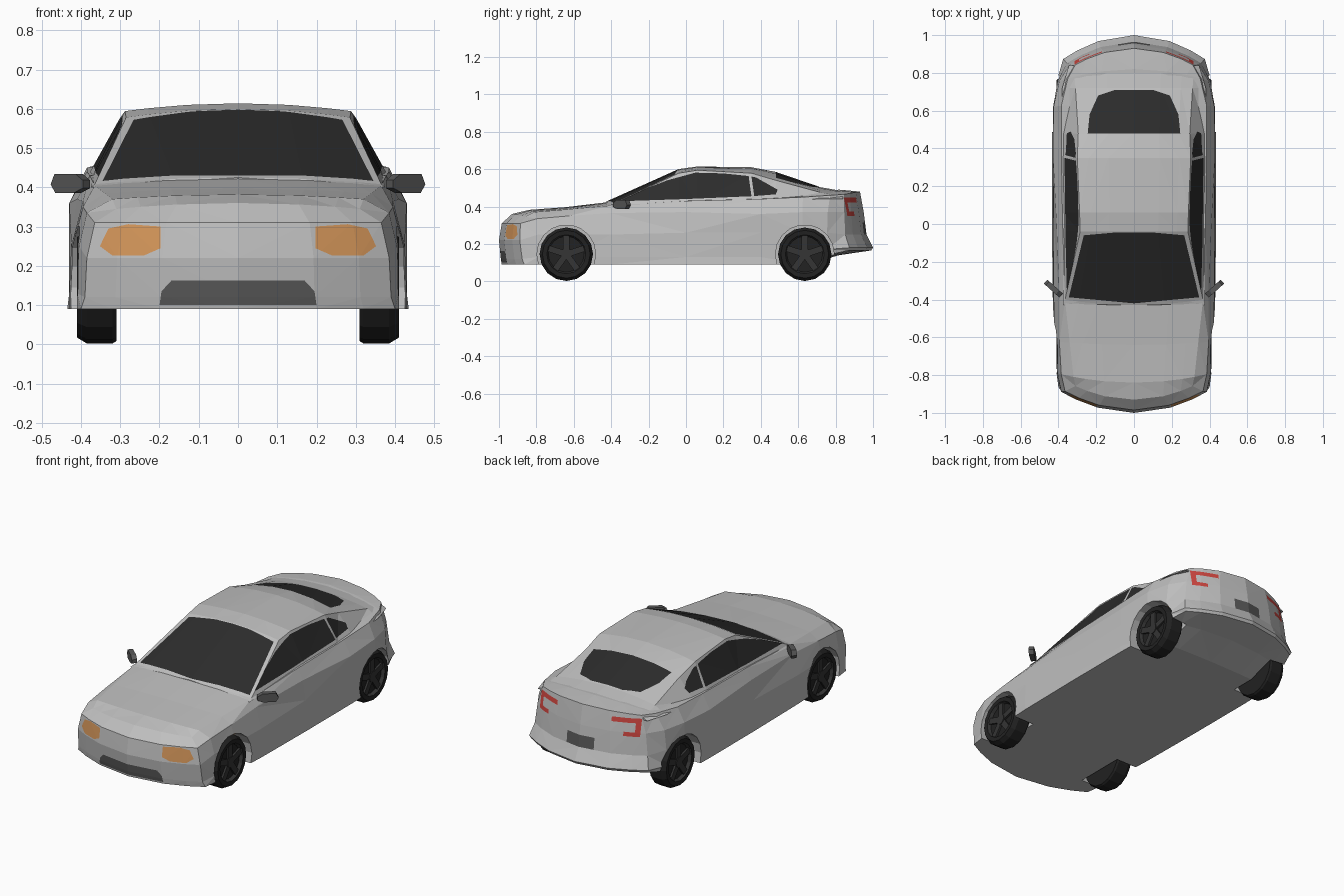
import bpy, bmesh, math
from mathutils import Matrix, Vector

if "Cube" in bpy.data.objects:
    bpy.data.objects.remove(bpy.data.objects["Cube"])


def material(name, r, g, b):
    m = bpy.data.materials.new(name)
    m.use_nodes = True
    m.diffuse_color = (r, g, b, 1)
    m.node_tree.nodes["Principled BSDF"].inputs["Base Color"].default_value = (r, g, b, 1)
    return m


SILVER = material("silver paint", .52, .52, .52)
GLASS = material("dark glass", .025, .025, .025)
AMBER = material("amber lamp", .65, .3, .1)
RED = material("red lamp", .6, .06, .05)
TRIM = material("grey trim", .1, .1, .1)
TYRE = material("black rubber", .016, .016, .016)
RIM = material("dark rim", .035, .035, .035)


def finish(name, bm, mats):
    bmesh.ops.recalc_face_normals(bm, faces=bm.faces)
    me = bpy.data.meshes.new(name)
    bm.to_mesh(me)
    bm.free()
    for m in mats:
        me.materials.append(m)
    ob = bpy.data.objects.new(name, me)
    bpy.context.scene.collection.objects.link(ob)
    return ob


def paint(bm, outline, axis, sign, index):
    """Cut a convex outline, seen along an axis, into the faces and colour it."""
    i, j = [a for a in range(3) if a != axis]
    mid = Vector((sum(p[0] for p in outline), sum(p[1] for p in outline))) / len(outline)
    inside = [f for f in bm.faces if f.normal[axis] * sign > .3]
    for a, b in zip(outline, outline[1:] + outline[:1]):
        a, b = Vector(a), Vector(b)
        n = Vector((b.y - a.y, a.x - b.x)).normalized()
        if n.dot(mid - a) > 0:
            n = -n
        co, no = Vector((0, 0, 0)), Vector((0, 0, 0))
        co[i], co[j], no[i], no[j] = a.x, a.y, n.x, n.y
        geom = set(inside)
        for f in inside:
            geom.update(f.edges)
            geom.update(f.verts)
        cut = bmesh.ops.bisect_plane(bm, geom=list(geom), dist=1e-5, plane_co=co, plane_no=no)
        inside = [f for f in cut["geom"] if isinstance(f, bmesh.types.BMFace)
                  and (f.calc_center_median() - co).dot(no) < 0]
    for f in inside:
        f.material_index = index


def mirrored(outline, side):
    return [(x * side, z) for x, z in outline]


# Body: stations of centre y, bow, half widths and heights of five levels, crown
STATIONS = [
    (-1.0, .75, (.40, .39, .385, .365, .31), (.09, .12, .22, .31, .345), .015),
    (-.84, .3, (.41, .41, .405, .385, .32), (.09, .13, .25, .335, .37), .012),
    (-.64, .1, (.42, .42, .42, .395, .34), (.09, .13, .25, .35, .385), .012),
    (-.42, .1, (.43, .43, .425, .395, .365), (.09, .13, .25, .365, .405), .018),
    (0, 0, (.435, .43, .425, .41, .378), (.09, .13, .26, .37, .43), .01),
    (.4, 0, (.435, .43, .43, .43, .385), (.09, .13, .26, .36, .44), .02),
    (.64, -.1, (.43, .43, .43, .425, .385), (.09, .14, .26, .37, .45), .03),
    (.82, -.4, (.405, .41, .405, .395, .35), (.14, .17, .26, .37, .46), .03),
    (1.0, -.9, (.365, .375, .355, .34, .31), (.165, .18, .25, .37, .465), .015),
]
RAKE = {0: (.015, .01, 0, .015, .07), 8: (-.01, 0, -.035, -.05, -.07)}
ACROSS = (-1, -.8, -.5, 0, .5, .8, 1)


def make_body():
    bm, verts = bmesh.new(), {}

    def vert(s, u, l):
        if (s, u, l) not in verts:
            y, bow, wide, high, crown = STATIONS[s]
            x = ACROSS[u] * wide[l]
            y += bow * x * x + (RAKE[s][l] if s in RAKE else 0)
            z = high[l] + (crown * (1 - ACROSS[u] ** 2) if l == 4 else 0)
            verts[s, u, l] = bm.verts.new((x, y, z))
        return verts[s, u, l]

    ns, nu, nl = len(STATIONS) - 1, len(ACROSS) - 1, 4
    for s in range(ns):
        for u in range(nu):
            for l in (0, nl):
                bm.faces.new([vert(s, u, l), vert(s + 1, u, l), vert(s + 1, u + 1, l), vert(s, u + 1, l)])
        for l in range(nl):
            for u in (0, nu):
                bm.faces.new([vert(s, u, l), vert(s + 1, u, l), vert(s + 1, u, l + 1), vert(s, u, l + 1)])
    for s in (0, ns):
        for u in range(nu):
            for l in range(nl):
                bm.faces.new([vert(s, u, l), vert(s, u + 1, l), vert(s, u + 1, l + 1), vert(s, u, l + 1)])
    bmesh.ops.recalc_face_normals(bm, faces=bm.faces)
    bmesh.ops.triangulate(bm, faces=bm.faces)
    return finish("body", bm, [SILVER, AMBER, RED, TRIM])


AXLES = (-.64, .635)
HUB_Z = .145
body = make_body()

# Wheel arches cut out of the body
bm = bmesh.new()
for y in AXLES:
    for side in (-1, 1):
        place = Matrix.Translation((side * .45, y, HUB_Z)) @ Matrix.Rotation(math.pi / 2, 4, "Y")
        bmesh.ops.create_cone(bm, cap_ends=True, segments=18, radius1=.157, radius2=.157, depth=.31, matrix=place)
cutter = finish("arch_cutter", bm, [])
cutter.hide_render = True
mod = body.modifiers.new("arches", "BOOLEAN")
mod.operation, mod.solver, mod.object = "DIFFERENCE", "EXACT", cutter
bpy.context.view_layer.update()
cut_mesh = bpy.data.meshes.new_from_object(body.evaluated_get(bpy.context.evaluated_depsgraph_get()))
body.modifiers.clear()
bpy.data.objects.remove(cutter)

# Lamps, intake and number plate on the body
bm = bmesh.new()
bm.from_mesh(cut_mesh)
for f in bm.faces:
    f.material_index = 0
bm.normal_update()
HEADLAMP = [(.197, .3), (.197, .245), (.24, .226), (.32, .226), (.352, .25), (.33, .295), (.28, .306)]
TAIL_BARS = [[(.17, .422), (.17, .447), (.315, .447), (.315, .422)],
             [(.29, .35), (.29, .422), (.315, .422), (.315, .35)],
             [(.235, .35), (.235, .373), (.29, .373), (.29, .35)]]
for side in (-1, 1):
    paint(bm, mirrored(HEADLAMP, side), 1, -1, 1)
    for bar in TAIL_BARS:
        paint(bm, mirrored(bar, side), 1, 1, 2)
paint(bm, [(-.2, .1), (.2, .1), (.195, .135), (.17, .162), (-.17, .162), (-.195, .135)], 1, -1, 3)
paint(bm, [(-.085, .25), (.085, .25), (.085, .315), (-.085, .315)], 1, 1, 3)
bm.to_mesh(body.data)
bm.free()

# Cabin: y, base half width, base z, roof edge half width, roof edge z, centre z
CABIN = [
    (-.43, .375, .40, .365, .408, .425),
    (-.04, .374, .42, .285, .578, .600),
    (.06, .376, .42, .288, .594, .614),
    (.35, .382, .43, .30, .578, .610),
    (.48, .384, .43, .295, .54, .585),
    (.72, .38, .44, .31, .475, .503),
    (.84, .345, .44, .32, .452, .482),
]
bm = bmesh.new()
rings = []
for y, bx, bz, ex, ez, cz in CABIN:
    roof = [(u * ex, y + (.03 * u * u if y < -.4 else 0), ez + (cz - ez) * (1 - u * u))
            for u in (-1, -.8, -.45, 0, .45, .8, 1)]
    rings.append([bm.verts.new(p) for p in [(-bx, y, bz)] + roof + [(bx, y, bz)]])
for a, b in zip(rings, rings[1:]):
    for k in range(len(a) - 1):
        bm.faces.new([a[k], a[k + 1], b[k + 1], b[k]])
for end in (rings[0], rings[-1]):
    bm.faces.new(end)
for a, b in zip(rings, rings[1:]):
    bm.faces.new([a[0], b[0], b[-1], a[-1]])
bmesh.ops.recalc_face_normals(bm, faces=bm.faces)
bmesh.ops.triangulate(bm, faces=bm.faces)
bm.normal_update()
DOOR_GLASS = [(-.39, .427), (-.1, .54), (.05, .581), (.2, .577), (.335, .563), (.35, .455), (0, .44)]
QUARTER_GLASS = [(.35, .56), (.375, .555), (.49, .49), (.48, .465), (.365, .456)]
for side in (-1, 1):
    paint(bm, DOOR_GLASS, 0, side, 1)
    paint(bm, QUARTER_GLASS, 0, side, 1)
half_screen = [(.345, -.388), (.266, -.06), (.1, -.045)]
half_rear = [(.245, .48), (.235, .58), (.19, .68), (.1, .71)]
for half in (half_screen, half_rear):
    paint(bm, half + [(-x, y) for x, y in reversed(half)], 2, 1, 1)
# Lower middle of the windscreen, which bows forward
paint(bm, [(-.345, -.388), (0, -.42), (.345, -.388)], 2, 1, 1)
finish("cabin", bm, [SILVER, GLASS])

# Wheels: turned profile of (x, radius), then hub and spokes
PROFILE = [(.31, .0), (.31, .137), (.32, .143), (.385, .143), (.41, .128),
           (.408, .104), (.39, .096), (.39, 0)]


def make_wheel(name, side, y):
    bm = bmesh.new()
    line = [bm.verts.new((x, 0, r)) for x, r in PROFILE]
    edges = [bm.edges.new(pair) for pair in zip(line, line[1:])]
    bmesh.ops.spin(bm, geom=line + edges, cent=(0, 0, 0), axis=(1, 0, 0), angle=2 * math.pi, steps=16)
    bmesh.ops.remove_doubles(bm, verts=bm.verts, dist=1e-4)
    for f in bm.faces:
        c = f.calc_center_median()
        f.material_index = int(c.x > .395 and math.hypot(c.y, c.z) < .105)
    old = set(bm.faces)
    for k in range(5):
        turn = Matrix.Rotation(k * 2 * math.pi / 5, 4, "X")
        shape = Matrix.Translation((.393, 0, .055)) @ Matrix.Diagonal((.016, .034, .088, 1))
        bmesh.ops.create_cube(bm, size=1, matrix=turn @ shape)
    hub = Matrix.Translation((.393, 0, 0)) @ Matrix.Rotation(math.pi / 2, 4, "Y")
    bmesh.ops.create_cone(bm, cap_ends=True, segments=10, radius1=.03, radius2=.03, depth=.024, matrix=hub)
    for f in set(bm.faces) - old:
        f.material_index = 1
    for v in bm.verts:
        v.co = (v.co.x * side, v.co.y + y, v.co.z + HUB_Z)
    finish(name, bm, [TYRE, RIM])


# Door mirrors: slanted plate with a tapered outline
def make_mirror(name, side):
    bm = bmesh.new()
    outline = [(-.055, -.012), (-.025, -.024), (.04, -.024), (.055, -.002), (.042, .024), (-.03, .024), (-.055, .008)]
    face = bm.faces.new([bm.verts.new((x, -.014, z)) for x, z in outline])
    out = bmesh.ops.extrude_face_region(bm, geom=[face])
    moved = [v for v in out["geom"] if isinstance(v, bmesh.types.BMVert)]
    bmesh.ops.translate(bm, verts=moved, vec=(0, .028, 0))
    bm.transform(Matrix.Translation((.427, -.342, .41)) @ Matrix.Rotation(math.radians(42), 4, "Z"))
    bm.transform(Matrix.Diagonal((side, 1, 1, 1)))
    finish(name, bm, [TRIM])


for label, side in (("left", 1), ("right", -1)):
    make_mirror(label + "_mirror", side)
    for place, y in zip(("front", "rear"), AXLES):
        make_wheel(f"{place}_{label}_wheel", side, y)
